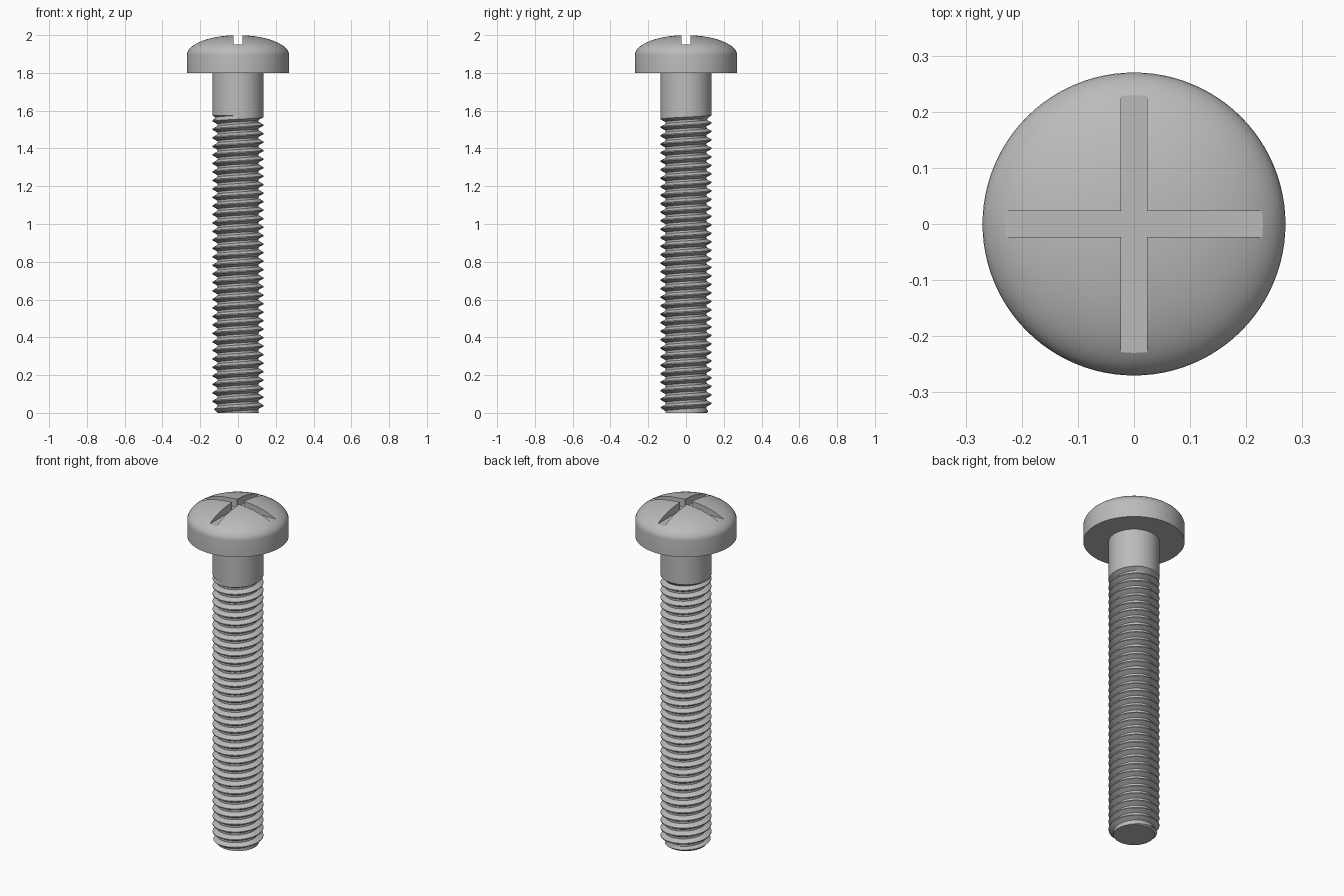
import bpy, bmesh
from math import sin, cos, pi, radians

if "Cube" in bpy.data.objects:
    bpy.data.objects.remove(bpy.data.objects["Cube"])

SEG = 72            # sides around the axis
R, ROOT = 0.135, 0.109
PITCH, PHASE = 0.045, 0.36
THREAD_TOP, SHANK_TOP = 1.575, 1.8

# Dark steel
steel = bpy.data.materials.new("dark_steel")
steel.diffuse_color = (0.5, 0.5, 0.5, 1)
steel.use_nodes = True
steel.node_tree.nodes["Principled BSDF"].inputs["Base Color"].default_value = steel.diffuse_color


def make_object(name, bm):
    bmesh.ops.remove_doubles(bm, verts=bm.verts, dist=1e-5)
    bmesh.ops.recalc_face_normals(bm, faces=bm.faces)
    me = bpy.data.meshes.new(name)
    bm.to_mesh(me)
    bm.free()
    me.materials.append(steel)
    ob = bpy.data.objects.new(name, me)
    bpy.context.collection.objects.link(ob)
    return ob


def smooth(ob):
    bpy.ops.object.select_all(action='DESELECT')
    bpy.context.view_layer.objects.active = ob
    ob.select_set(True)
    bpy.ops.object.shade_smooth_by_angle(angle=radians(30))


# Threaded shank: one groove-and-crest profile repeated along a helix
groove = [(-0.12, ROOT), (0.12, ROOT), (0.44, R), (0.56, R)]
P = len(groove)
turns = int(THREAD_TOP / PITCH) + 4


def thread_point(angle, row):
    offset, r = groove[row % P]
    z = PITCH * (angle / (2 * pi) + row // P - 2 + PHASE + offset)
    z = min(max(z, 0.0), THREAD_TOP)
    r = R - (R - r) * min(1, (THREAD_TOP - z) / 0.02)   # groove runs out at the neck
    r = min(r, 0.110 + z * 0.9)                         # chamfered tip
    return (r * cos(angle), r * sin(angle), z)


bm = bmesh.new()
rows = turns * P
cols = [[bm.verts.new(thread_point(2 * pi * j / SEG, i)) for i in range(rows)]
        for j in range(SEG + 1)]
for a, b in zip(cols, cols[1:]):
    for i in range(rows - 1):
        bm.faces.new((a[i], b[i], b[i + 1], a[i + 1]))
bmesh.ops.dissolve_degenerate(bm, dist=1e-6, edges=bm.edges)
bmesh.ops.remove_doubles(bm, verts=bm.verts, dist=1e-5)

# Tip cap and plain neck, both as discs/rings on the same axis
for z, r in ((0.0, ROOT), (SHANK_TOP, R)):
    ring = [(r * cos(2 * pi * j / SEG), r * sin(2 * pi * j / SEG), z) for j in range(SEG)]
    vs = [bm.verts.new(p) for p in ring]
    bm.faces.new(vs)
    if z > 0:
        low = [bm.verts.new((x, y, THREAD_TOP)) for x, y, _ in ring]
        for j in range(SEG):
            k = (j + 1) % SEG
            bm.faces.new((low[j], low[k], vs[k], vs[j]))
smooth(make_object("threaded_shank", bm))

# Domed head, spun from its profile
profile = [(0, SHANK_TOP), (0.27, SHANK_TOP)]
profile += [(0.27 * cos(t), 1.895 + 0.105 * sin(t))
            for t in [pi / 2 * i / 16 for i in range(16)]] + [(0, 2.0)]
bm = bmesh.new()
vs = [bm.verts.new((r, 0, z)) for r, z in profile]
es = [bm.edges.new(e) for e in zip(vs, vs[1:])]
bmesh.ops.spin(bm, geom=vs + es, cent=(0, 0, 0), axis=(0, 0, 1),
               angle=2 * pi, steps=96, use_duplicate=False)
head = make_object("head", bm)

# Cross drive: two flat-bottomed slots
for name, sx, sy in (("slot_x", 0.46, 0.046), ("slot_y", 0.046, 0.46)):
    bm = bmesh.new()
    bmesh.ops.create_cube(bm, size=1)
    bmesh.ops.scale(bm, vec=(sx, sy, 0.2), verts=bm.verts)
    bmesh.ops.translate(bm, vec=(0, 0, 2.05), verts=bm.verts)
    cutter = make_object(name, bm)
    cutter.hide_render = True
    mod = head.modifiers.new(name, 'BOOLEAN')
    mod.operation, mod.solver, mod.object = 'DIFFERENCE', 'EXACT', cutter
    bpy.context.view_layer.objects.active = head
    bpy.ops.object.modifier_apply(modifier=mod.name)
    bpy.data.objects.remove(cutter)
smooth(head)
